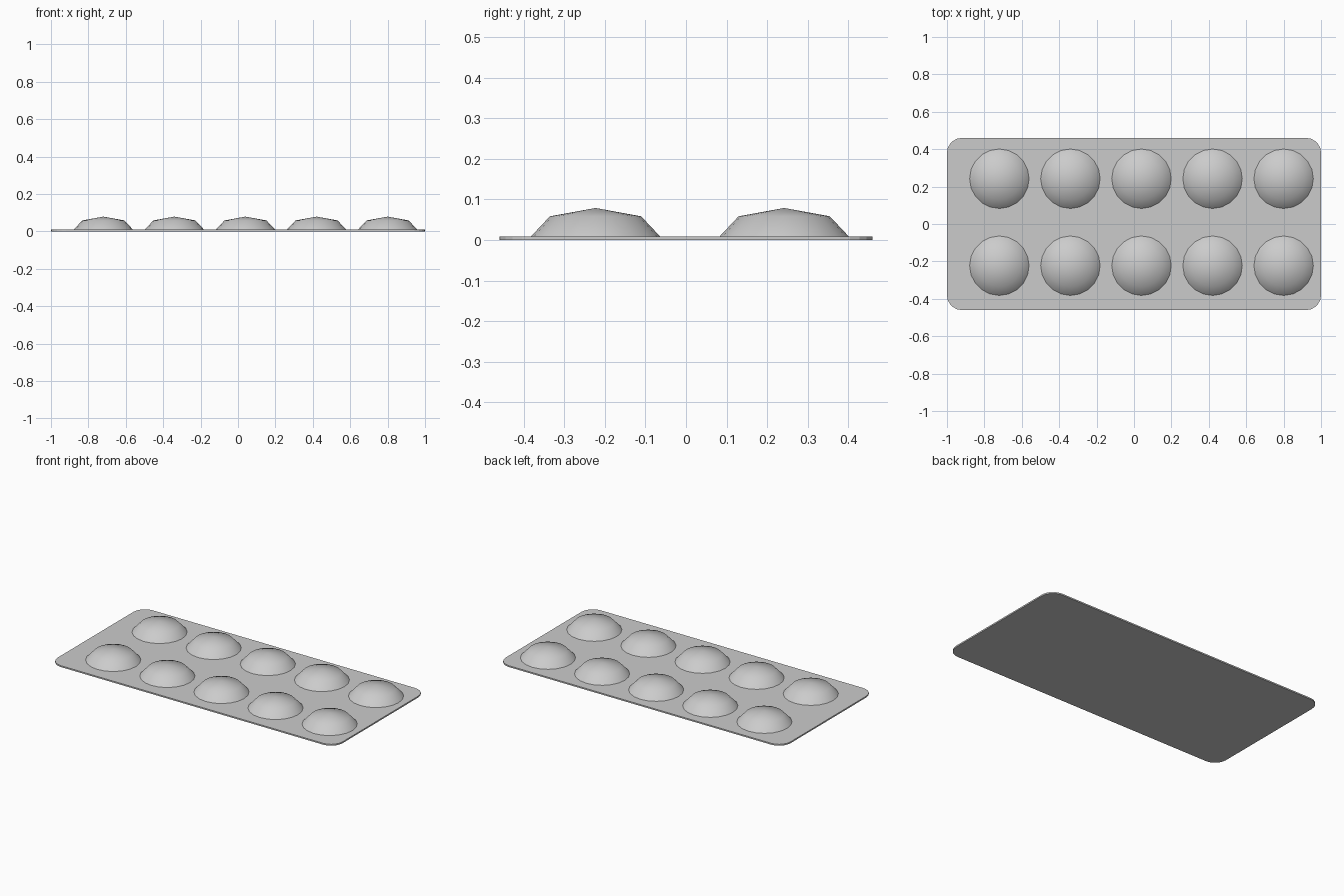
import bpy, bmesh, math

if "Cube" in bpy.data.objects:
    bpy.data.objects.remove(bpy.data.objects["Cube"])

def finish(bm, name, smooth):
    bmesh.ops.recalc_face_normals(bm, faces=bm.faces)
    me = bpy.data.meshes.new(name)
    for f in bm.faces:
        f.smooth = smooth
    bm.to_mesh(me)
    bm.free()
    ob = bpy.data.objects.new(name, me)
    bpy.context.collection.objects.link(ob)
    return ob

# backing sheet with rounded corners
T, W, D, R, N = 0.009, 1.0, 0.46, 0.08, 5
bm = bmesh.new()
ring = []
for i, (sx, sy) in enumerate([(1, 1), (-1, 1), (-1, -1), (1, -1)]):
    for k in range(N + 1):
        a = math.pi / 2 * (i + k / N)
        ring.append(bm.verts.new((sx * (W - R) + R * math.cos(a),
                                  sy * (D - R) + R * math.sin(a), 0)))
base = bm.faces.new(ring)
ext = bmesh.ops.extrude_face_region(bm, geom=[base], use_keep_orig=True)
for v in ext["geom"]:
    if isinstance(v, bmesh.types.BMVert):
        v.co.z = T
finish(bm, "backing_sheet", False)

# one blister dome: flattened half sphere with two bands
SEG, RAD, H = 20, 0.159, 0.07
bm = bmesh.new()
rings = []
for lat in (0, math.pi / 4):
    rings.append([bm.verts.new((RAD * math.cos(lat) * math.cos(2 * math.pi * s / SEG),
                                RAD * math.cos(lat) * math.sin(2 * math.pi * s / SEG),
                                H * math.sin(lat))) for s in range(SEG)])
tip = bm.verts.new((0, 0, H))
for s in range(SEG):
    t = (s + 1) % SEG
    bm.faces.new((rings[0][s], rings[0][t], rings[1][t], rings[1][s]))
    bm.faces.new((rings[1][s], rings[1][t], tip))
dome = finish(bm, "blister", True)

# two rows of five blisters sharing the mesh
for j, y in enumerate((-0.223, 0.242)):
    for i in range(5):
        ob = dome if i == j == 0 else dome.copy()
        if ob is not dome:
            bpy.context.collection.objects.link(ob)
        ob.name = f"blister_{j}_{i}"
        ob.location = (-0.72 + 0.38 * i, y, T)
